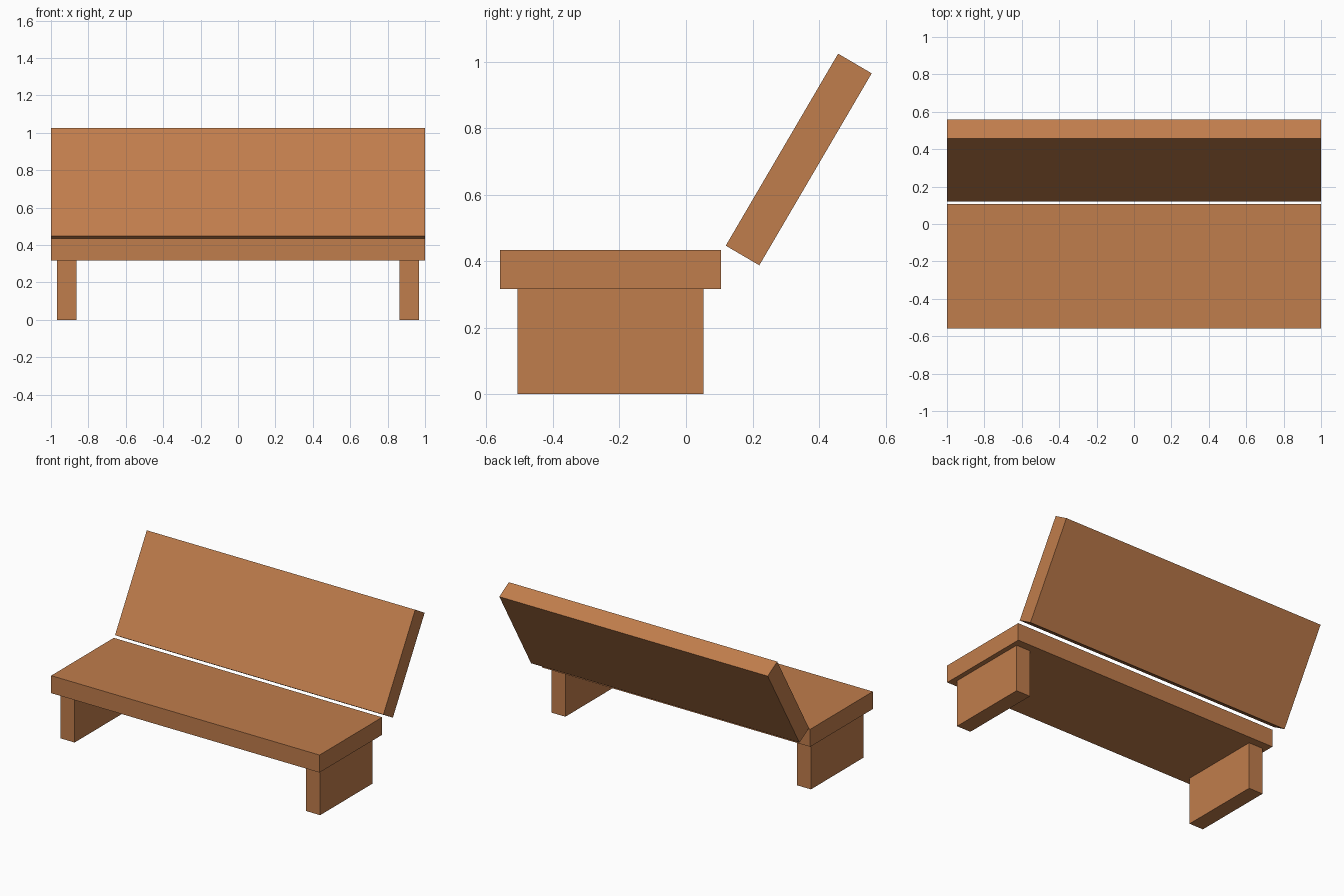
import bpy
import math

if "Cube" in bpy.data.objects:
    bpy.data.objects.remove(bpy.data.objects["Cube"])

wood = bpy.data.materials.new("warm_wood")
wood.diffuse_color = (0.53, 0.205, 0.072, 1.0)
wood.use_nodes = True
wood.node_tree.nodes["Principled BSDF"].inputs["Base Color"].default_value = wood.diffuse_color


def board(name, center, size, tilt=0.0):
    """Rectangular board, optionally tilted about the x axis."""
    bpy.ops.mesh.primitive_cube_add(size=1, location=center, rotation=(tilt, 0, 0))
    obj = bpy.context.object
    obj.name = name
    obj.scale = size
    obj.data.materials.append(wood)
    return obj


# Seat slab
board("seat", (0, -0.227, 0.375), (2.0, 0.666, 0.118))

# Backrest leaning backwards, floating just behind the seat
board("backrest", (0, 0.339, 0.706), (2.0, 0.117, 0.669), -math.radians(30.35))

# Slab legs at both ends
for side, x in (("left", -0.915), ("right", 0.915)):
    board(side + "_leg", (x, -0.2275, 0.158), (0.105, 0.559, 0.316))
